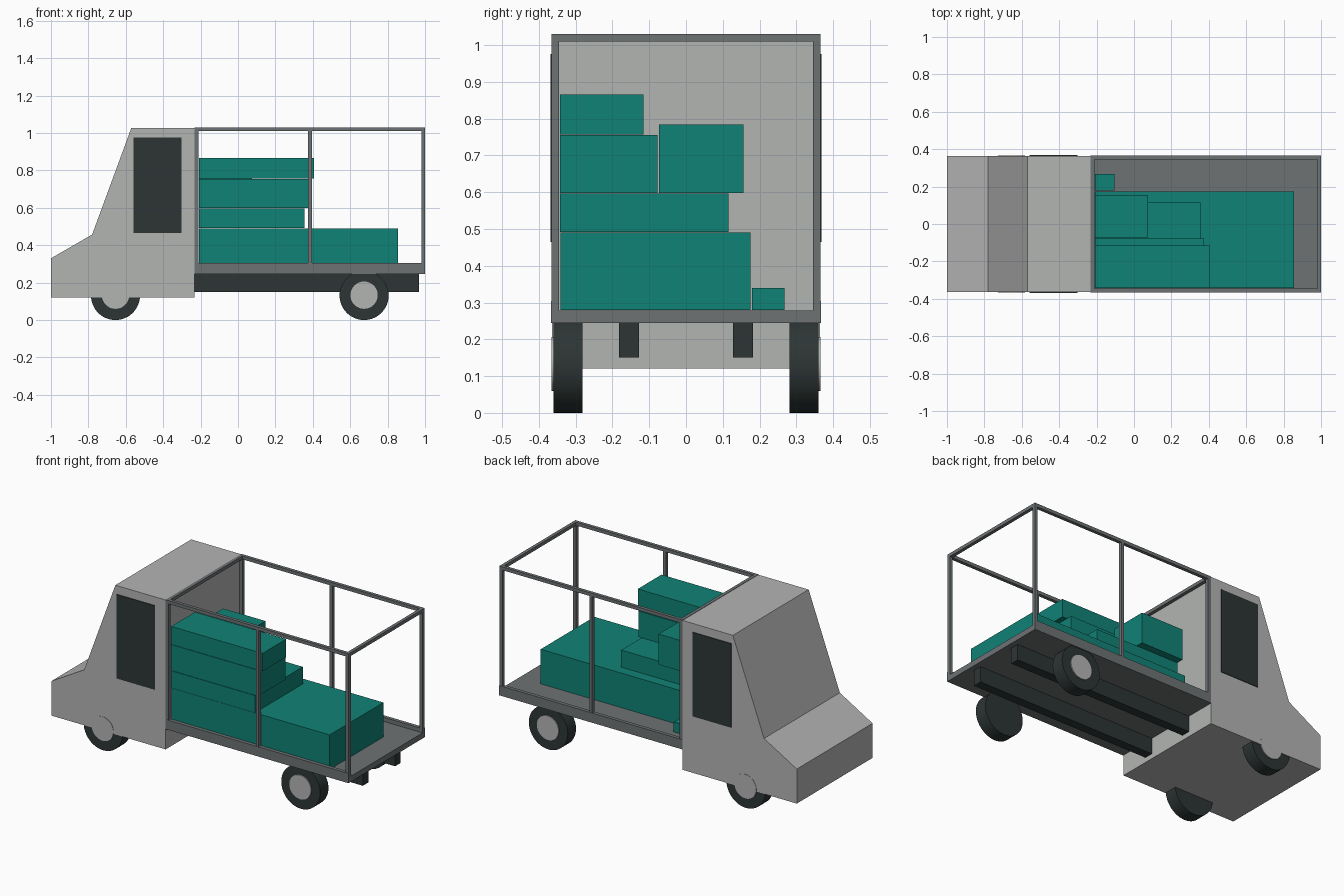
import bpy, bmesh, math

if "Cube" in bpy.data.objects:
    bpy.data.objects.remove(bpy.data.objects["Cube"])


def material(name, rgb):
    m = bpy.data.materials.new(name)
    m.diffuse_color = (*rgb, 1)
    m.use_nodes = True
    m.node_tree.nodes["Principled BSDF"].inputs["Base Color"].default_value = m.diffuse_color
    return m


CAB = material("light grey", (0.45, 0.46, 0.45))
FRAME = material("steel grey", (0.155, 0.17, 0.175))
DARK = material("charcoal", (0.026, 0.036, 0.035))
TEAL = material("teal", (0.005, 0.225, 0.18))


def finish(bm, name, mat):
    bmesh.ops.recalc_face_normals(bm, faces=bm.faces)
    me = bpy.data.meshes.new(name)
    bm.to_mesh(me)
    bm.free()
    me.materials.append(mat)
    ob = bpy.data.objects.new(name, me)
    bpy.context.collection.objects.link(ob)
    return ob


def box(name, mat, x, y, z):
    bm = bmesh.new()
    bmesh.ops.create_cube(bm, size=1)
    for v in bm.verts:
        v.co = [r[0] if c < 0 else r[1] for c, r in zip(v.co, (x, y, z))]
    return finish(bm, name, mat)


def extrude_profile(name, mat, points, y0, y1):
    bm = bmesh.new()
    face = bm.faces.new([bm.verts.new((x, y0, z)) for x, z in points])
    new = bmesh.ops.extrude_face_region(bm, geom=[face])["geom"]
    for v in new:
        if isinstance(v, bmesh.types.BMVert):
            v.co.y = y1
    return finish(bm, name, mat)


def disc(name, mat, x, z, r, y0, y1):
    n = 48
    pts = [(x + r * math.cos(2 * math.pi * i / n), z + r * math.sin(2 * math.pi * i / n)) for i in range(n)]
    ob = extrude_profile(name, mat, pts, y0, y1)
    for p in ob.data.polygons:
        p.use_smooth = len(p.vertices) == 4


# Cab
extrude_profile("cab", CAB, [(-1, 0.12), (-1, 0.33), (-0.78, 0.457), (-0.57, 1.028),
                             (-0.232, 1.028), (-0.232, 0.12)], -0.364, 0.364)

# Cargo bed floor
box("bed_floor", FRAME, (-0.232, 1), (-0.365, 0.365), (0.245, 0.279))

for s, side in ((-1, "left"), (1, "right")):
    def span(a, b):
        return sorted((s * a, s * b))
    # Side windows, chassis rails and bed edge rails
    box("window_" + side, DARK, (-0.56, -0.302), span(0.36, 0.368), (0.465, 0.976))
    box("chassis_rail_" + side, DARK, (-0.24, 0.967), span(0.128, 0.182), (0.15, 0.25))
    box("bed_edge_" + side, FRAME, (-0.232, 1), span(0.345, 0.367), (0.245, 0.304))
    # Cage posts and top rail
    for i, x in enumerate((-0.232, 0.375, 0.98)):
        box(f"cage_post_{side}_{i}", FRAME, (x, x + 0.02), span(0.345, 0.365), (0.27, 1.02))
    box("cage_top_rail_" + side, FRAME, (-0.232, 1), span(0.345, 0.365), (1.01, 1.03))
    # Wheels and hubs
    for x, end in ((-0.655, "front"), (0.674, "rear")):
        disc(f"tyre_{end}_{side}", DARK, x, 0.131, 0.131, *span(0.281, 0.36))
        disc(f"hub_{end}_{side}", CAB, x, 0.133, 0.073, *span(0.30, 0.366))

# Cage cross bars
for x, end in ((-0.232, "front"), (0.98, "rear")):
    box("cage_cross_bar_" + end, FRAME, (x, x + 0.02), (-0.365, 0.365), (1.01, 1.03))

# Cargo: x end, y range, z range
for i, (x1, y, z) in enumerate((
        (0.855, (-0.341, 0.175), (0.28, 0.49)),
        (0.355, (-0.343, 0.115), (0.492, 0.596)),
        (0.375, (-0.343, -0.077), (0.598, 0.755)),
        (0.405, (-0.343, -0.115), (0.757, 0.866)),
        (0.075, (-0.073, 0.156), (0.598, 0.784)),
        (-0.105, (0.18, 0.268), (0.28, 0.34)))):
    box(f"cargo_box_{i}", TEAL, (-0.209, x1), y, z)
